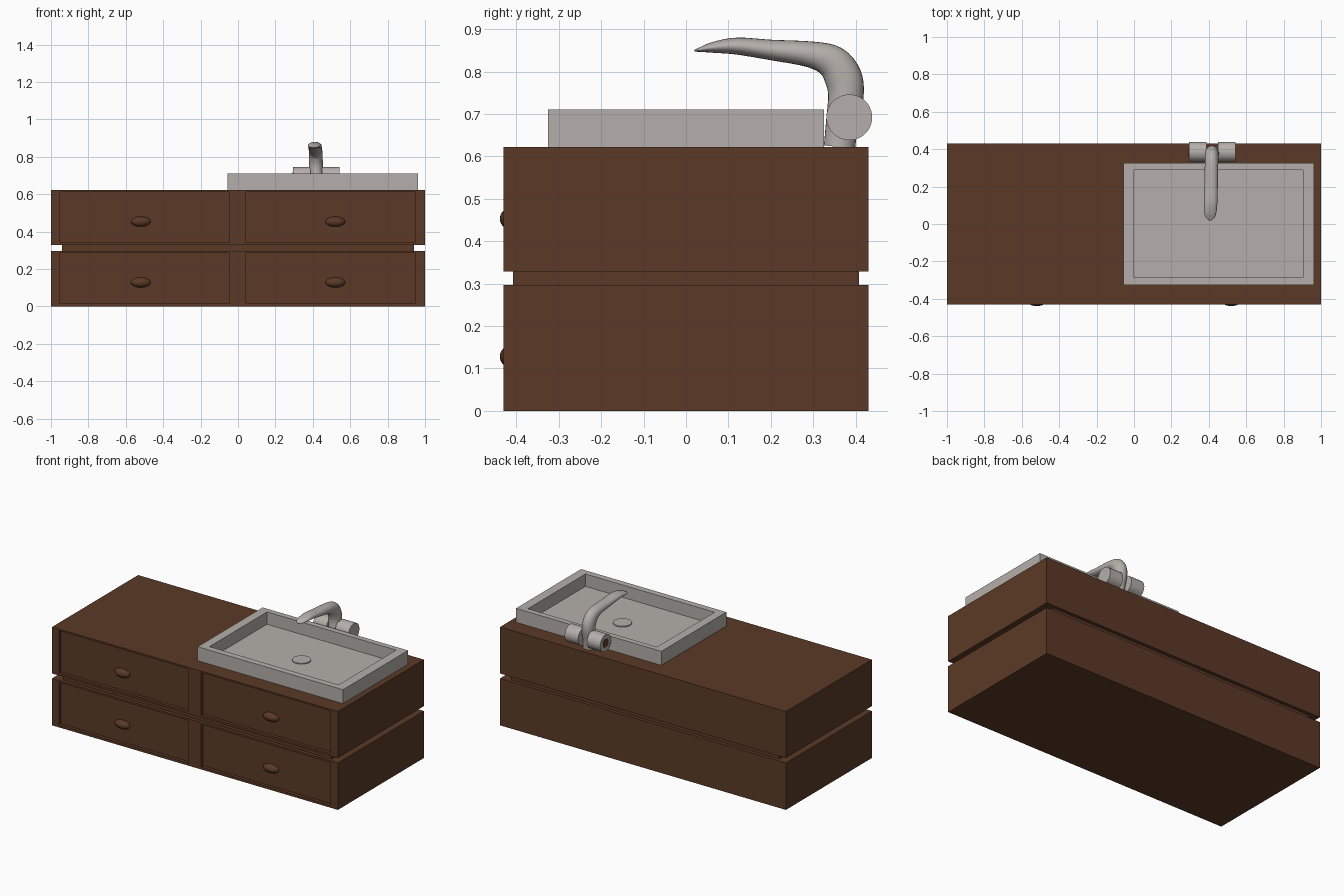
import bpy, bmesh, math
from mathutils import Vector

if "Cube" in bpy.data.objects:
    bpy.data.objects.remove(bpy.data.objects["Cube"])


def mat(name, col):
    m = bpy.data.materials.new(name)
    m.diffuse_color = (*col, 1)
    m.use_nodes = True
    m.node_tree.nodes["Principled BSDF"].inputs["Base Color"].default_value = m.diffuse_color
    return m


WOOD = mat("brown_wood", (0.105, 0.042, 0.020))
GREY = mat("warm_grey", (0.46, 0.43, 0.405))


def finish(bm, name, m, smooth=None):
    bmesh.ops.recalc_face_normals(bm, faces=bm.faces)
    me = bpy.data.meshes.new(name)
    bm.to_mesh(me)
    bm.free()
    me.materials.append(m)
    ob = bpy.data.objects.new(name, me)
    bpy.context.collection.objects.link(ob)
    if smooth:
        bpy.ops.object.select_all(action='DESELECT')
        ob.select_set(True)
        bpy.context.view_layer.objects.active = ob
        bpy.ops.object.shade_smooth_by_angle(angle=math.radians(smooth))
    return ob


def box(name, lo, hi, m, axis=None, pockets=(), depth=0.0):
    """Box with optional rectangular pockets sunk in the front (axis 1) or top (axis 2)."""
    bm = bmesh.new()
    bmesh.ops.create_cube(bm, size=1)
    for v in bm.verts:
        v.co = [lo[i] + (v.co[i] + 0.5) * (hi[i] - lo[i]) for i in range(3)]
    if pockets:
        other = 2 if axis == 1 else 1
        for p in pockets:
            for a, c in ((0, p[0]), (0, p[1]), (other, p[2]), (other, p[3])):
                n = Vector((0, 0, 0))
                n[a] = 1
                bmesh.ops.bisect_plane(bm, geom=bm.verts[:] + bm.edges[:] + bm.faces[:],
                                       dist=1e-6, plane_co=n * c, plane_no=n)
        plane = lo[1] if axis == 1 else hi[2]
        sunk = []
        for f in bm.faces:
            c = f.calc_center_median()
            if abs(c[axis] - plane) < 1e-4 and any(
                    p[0] < c.x < p[1] and p[2] < c[other] < p[3] for p in pockets):
                sunk.append(f)
        bm.normal_update()
        bmesh.ops.inset_region(bm, faces=sunk, thickness=0, depth=-depth)
        bmesh.ops.dissolve_limit(bm, angle_limit=0.01, verts=bm.verts, edges=bm.edges)
    return finish(bm, name, m)


def cyl(name, c, r, h, m, axis='Z', seg=40):
    bm = bmesh.new()
    bmesh.ops.create_cone(bm, cap_ends=True, segments=seg, radius1=r, radius2=r, depth=h)
    for v in bm.verts:
        if axis == 'X':
            v.co = Vector((v.co.z, v.co.y, -v.co.x))
        v.co += Vector(c)
    return finish(bm, name, m, 40)


# cabinet: two drawer tiers with recessed fronts, and the set-back core between
for name, z0, z1, p0, p1, kz in (("lower", 0, 0.297, 0.015, 0.285, 0.128),
                                 ("upper", 0.328, 0.622, 0.342, 0.612, 0.453)):
    box(name + "_cabinet", (-1, -0.43, z0), (1, 0.43, z1), WOOD, 1,
        [(-0.953, -0.047, p0, p1), (0.043, 0.947, p0, p1)], 0.02)
    for side, x in (("left", -0.52), ("right", 0.52)):
        bm = bmesh.new()
        bmesh.ops.create_uvsphere(bm, u_segments=24, v_segments=14, radius=1)
        for v in bm.verts:
            v.co = (x + v.co.x * 0.053, -0.41 + v.co.y * 0.029, kz + v.co.z * 0.027)
        finish(bm, f"{name}_{side}_knob", WOOD, 60)
box("cabinet_core", (-0.94, -0.408, 0.297), (0.94, 0.408, 0.328), WOOD)

# basin and drain
box("basin", (-0.055, -0.325, 0.622), (0.962, 0.325, 0.71), GREY, 2,
    [(0.0, 0.903, -0.285, 0.29)], 0.078)
cyl("drain", (0.443, 0.003, 0.634), 0.054, 0.008, GREY)

# tap handles, with a wooden inlay on the left end
cyl("left_handle", (0.34, 0.385, 0.692), 0.054, 0.094, GREY, 'X')
cyl("right_handle", (0.495, 0.385, 0.692), 0.054, 0.094, GREY, 'X')
cyl("handle_inlay", (0.293, 0.385, 0.692), 0.027, 0.004, WOOD, 'X')

# spout: elliptical rings (x, y, z, half width, half thickness) along a smooth path
keys = [(0.422, 0.362, 0.622, 0.036, 0.037), (0.420, 0.368, 0.68, 0.036, 0.038),
        (0.417, 0.377, 0.745, 0.037, 0.042), (0.416, 0.370, 0.788, 0.037, 0.044),
        (0.415, 0.345, 0.822, 0.036, 0.040), (0.414, 0.295, 0.840, 0.036, 0.031),
        (0.412, 0.20, 0.851, 0.036, 0.024), (0.410, 0.12, 0.860, 0.036, 0.020),
        (0.408, 0.065, 0.857, 0.033, 0.013), (0.407, 0.035, 0.852, 0.024, 0.006),
        (0.407, 0.020, 0.849, 0.006, 0.002)]


def spline(t):
    i = min(int(t), len(keys) - 2)
    u = t - i
    a, b, c, d = (keys[max(0, min(len(keys) - 1, i + k))] for k in (-1, 0, 1, 2))
    return [0.5 * (2 * q + (r - p) * u + (2 * p - 5 * q + 4 * r - s) * u * u
                   + (3 * q - p - 3 * r + s) * u ** 3) for p, q, r, s in zip(a, b, c, d)]


bm = bmesh.new()
rings, SEG, STEPS = [], 24, (len(keys) - 1) * 4
for j in range(STEPS + 1):
    t = j / 4
    x, y, z, w, h = spline(t)
    p, q = spline(max(0, t - 0.05)), spline(min(len(keys) - 1, t + 0.05))
    tan = Vector((0, q[1] - p[1], q[2] - p[2])).normalized()
    nor = Vector((0, -tan.z, tan.y))
    rings.append([bm.verts.new(Vector((x + w * math.cos(a), y, z)) + nor * (h * math.sin(a)))
                  for a in (2 * math.pi * k / SEG for k in range(SEG))])
for r0, r1 in zip(rings, rings[1:]):
    for k in range(SEG):
        n = (k + 1) % SEG
        bm.faces.new((r0[k], r0[n], r1[n], r1[k]))
bm.faces.new(rings[0])
bm.faces.new(rings[-1])
finish(bm, "spout", GREY, 50)
